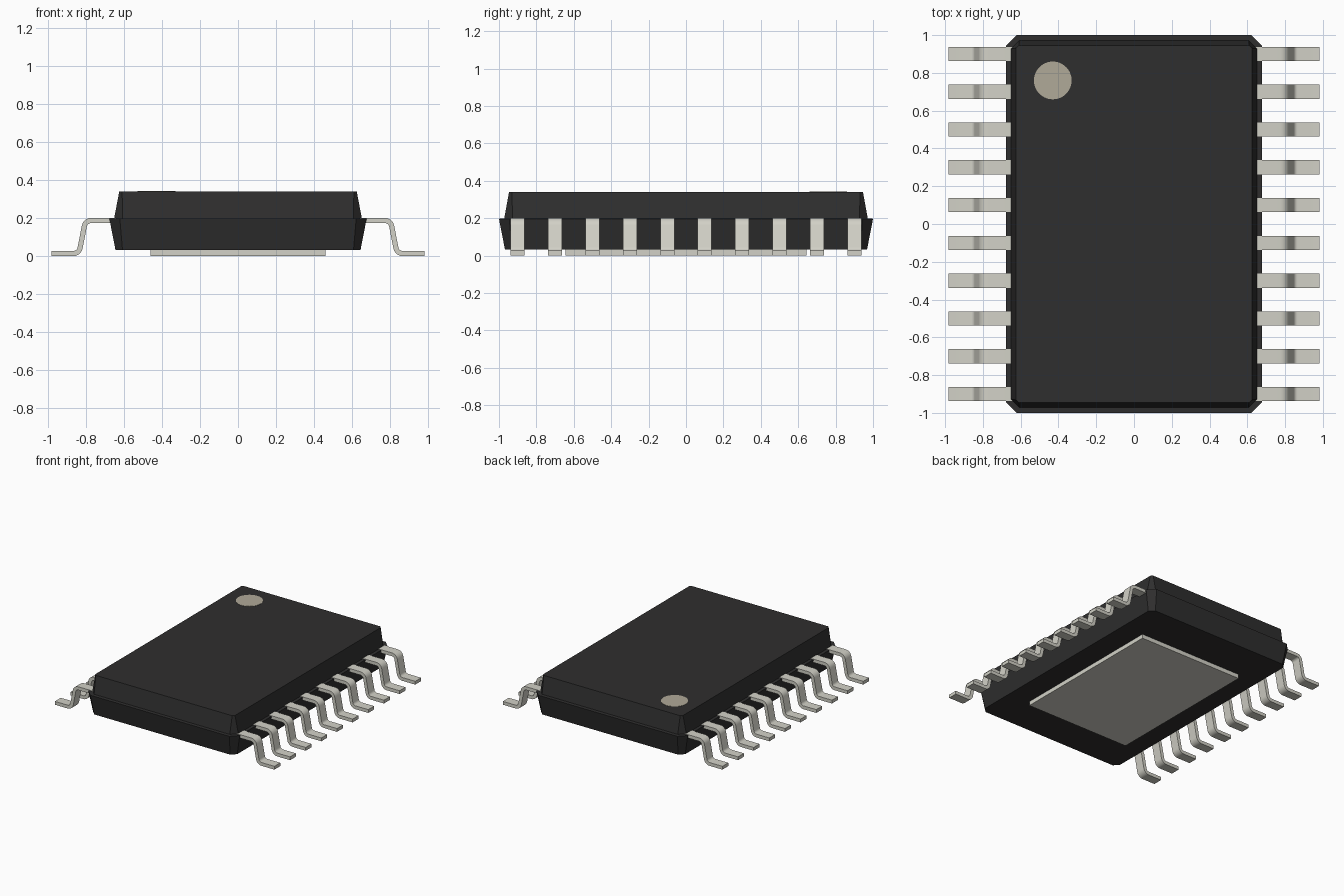
import bpy, bmesh, math
from mathutils import Vector

cube = bpy.data.objects.get("Cube")
if cube:
    bpy.data.objects.remove(cube, do_unlink=True)


def material(name, rgb):
    m = bpy.data.materials.new(name)
    m.use_nodes = True
    m.diffuse_color = (*rgb, 1)
    bsdf = next(n for n in m.node_tree.nodes if n.type == 'BSDF_PRINCIPLED')
    bsdf.inputs["Base Color"].default_value = (*rgb, 1)
    bsdf.inputs["Roughness"].default_value = 0.6
    return m


BLACK = material("black plastic", (0.028, 0.0275, 0.0275))
METAL = material("grey metal", (0.646, 0.639, 0.572))
LABEL = material("light brown mark", (0.435, 0.398, 0.316))


def finish(name, bm, mat):
    bmesh.ops.recalc_face_normals(bm, faces=bm.faces)
    me = bpy.data.meshes.new(name)
    bm.to_mesh(me)
    bm.free()
    me.materials.append(mat)
    ob = bpy.data.objects.new(name, me)
    bpy.context.collection.objects.link(ob)
    return ob


def loft(name, rings, mat):
    """Skin a stack of closed rings and cap both ends."""
    bm = bmesh.new()
    rows = [[bm.verts.new(p) for p in r] for r in rings]
    n = len(rows[0])
    for a, b in zip(rows, rows[1:]):
        for i in range(n):
            j = (i + 1) % n
            bm.faces.new((a[i], a[j], b[j], b[i]))
    bm.faces.new(rows[0][::-1])
    bm.faces.new(rows[-1])
    return finish(name, bm, mat)


def chamfered(x, y, c, z):
    """Rectangle of half sizes x, y with its corners cut by c."""
    return [(x - c, -y, z), (x, -y + c, z), (x, y - c, z), (x - c, y, z),
            (-x + c, y, z), (-x, y - c, z), (-x, -y + c, z), (-x + c, -y, z)]


# Package body: tapered lower half, narrow ledge, tapered upper half
loft("body", [chamfered(0.645, 0.968, 0.037, 0.033),
              chamfered(0.677, 1.0, 0.055, 0.197),
              chamfered(0.652, 0.972, 0.045, 0.198),
              chamfered(0.625, 0.946, 0.015, 0.34)], BLACK)

# Thermal pad under the body
loft("thermal_pad", [[(sx * 0.46, sy * 0.645, z) for sx, sy in
                      ((-1, -1), (1, -1), (1, 1), (-1, 1))]
                     for z in (0.0, 0.04)], METAL)

# Round pin-one mark on the top
bm = bmesh.new()
bmesh.ops.create_cone(bm, cap_ends=True, segments=48, radius1=0.1, radius2=0.1, depth=0.004)
mark = finish("pin_one_mark", bm, LABEL)
mark.location = (-0.43, 0.76, 0.34)


# Gull-wing pins
def rounded_path(pts, radius, steps=6):
    """Polyline (x, z) with circular arcs in place of its inner corners."""
    pts = [Vector(p) for p in pts]
    out = [pts[0]]
    for a, b, c in zip(pts, pts[1:], pts[2:]):
        u, v = (a - b).normalized(), (c - b).normalized()
        half = u.angle(v) / 2
        cut = radius / math.tan(half)
        centre = b + (u + v).normalized() * radius / math.sin(half)
        s, e = b + u * cut - centre, b + v * cut - centre
        sweep = s.angle(e)
        for i in range(steps + 1):
            t = i / steps
            out.append(centre + (s * math.sin((1 - t) * sweep)
                                 + e * math.sin(t * sweep)) / math.sin(sweep))
    return out + [pts[-1]]


THICK, WIDTH = 0.027, 0.075
h = THICK / 2
path = rounded_path([(0.60, 0.201 - h), (0.803, 0.201 - h), (0.837, h), (0.982, h)], 0.036)


def pin_mesh_rings(side):
    rings = []
    for i, p in enumerate(path):
        d = (path[min(i + 1, len(path) - 1)] - path[max(i - 1, 0)]).normalized()
        if i in (0, len(path) - 1):
            d = Vector((1, 0))
        n = Vector((-d.y, d.x)) * h
        rings.append([(side * q.x, w, q.y) for q, w in
                      ((p + n, -WIDTH / 2), (p + n, WIDTH / 2),
                       (p - n, WIDTH / 2), (p - n, -WIDTH / 2))])
    return rings


for side, label in ((1, "left"), (-1, "right")):
    first = loft(f"{label}_pin_1", pin_mesh_rings(side), METAL)
    bpy.ops.object.select_all(action='DESELECT')
    first.select_set(True)
    bpy.context.view_layer.objects.active = first
    bpy.ops.object.shade_smooth_by_angle(angle=math.radians(35))
    first.location.y = -0.9
    for k in range(1, 10):
        pin = first.copy()
        pin.name = f"{label}_pin_{k + 1}"
        pin.location.y = -0.9 + 0.2 * k
        bpy.context.collection.objects.link(pin)
